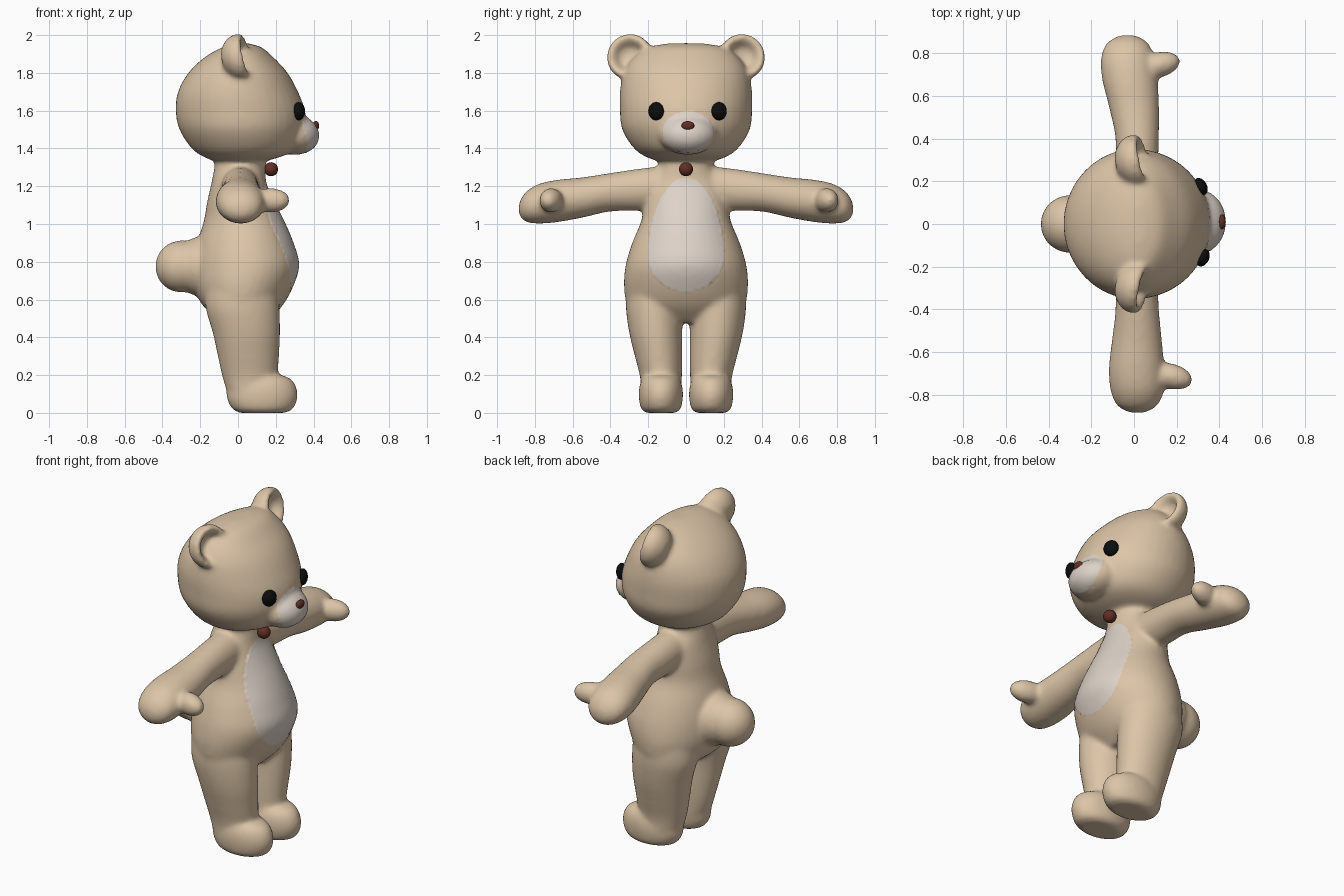
import bpy, bmesh, math
from mathutils import Vector, Matrix

if "Cube" in bpy.data.objects:
    bpy.data.objects.remove(bpy.data.objects["Cube"])


def material(name, rgb):
    m = bpy.data.materials.new(name)
    m.diffuse_color = (*rgb, 1)
    m.use_nodes = True
    m.node_tree.nodes["Principled BSDF"].inputs["Base Color"].default_value = m.diffuse_color
    return m


TAN = material("tan fur", (0.72, 0.56, 0.39))
CREAM = material("cream patch", (0.73, 0.65, 0.58))
BLACK = material("black eye", (0.004, 0.004, 0.004))
BROWN = material("brown nose", (0.12, 0.028, 0.018))


def loft(bm, axis, rows, sides=40, steps=5):
    """Closed tube along an axis; rows = (pos, centre u, radius u, centre v, radius v)."""
    u, v = [i for i in range(3) if i != axis]
    pts = []
    for i in range(len(rows) - 1):
        p0, p1, p2 = rows[max(i - 1, 0)], rows[i], rows[i + 1]
        p3 = rows[min(i + 2, len(rows) - 1)]
        for s in range(steps):
            t = s / steps
            pts.append([0.5 * (2 * b + (c - a) * t + (2 * a - 5 * b + 4 * c - d) * t * t
                               + (3 * b - a - 3 * c + d) * t ** 3)
                        for a, b, c, d in zip(p0, p1, p2, p3)])
    pts.append(rows[-1])
    rings = []
    for pos, cu, ru, cv, rv in pts:
        ring = []
        for k in range(sides):
            a = 2 * math.pi * k / sides
            co = [0, 0, 0]
            co[axis] = pos
            co[u] = cu + max(ru, 0.004) * math.cos(a)
            co[v] = cv + max(rv, 0.004) * math.sin(a)
            ring.append(bm.verts.new(co))
        rings.append(ring)
    for r, q in zip(rings, rings[1:]):
        for k in range(sides):
            n = (k + 1) % sides
            bm.faces.new((r[k], r[n], q[n], q[k]))
    bm.faces.new(rings[0])
    bm.faces.new(rings[-1])
    return [w for r in rings for w in r]


def ball(bm, centre, radii, rot=Matrix()):
    mat = Matrix.Translation(centre) @ rot @ Matrix.Diagonal((*radii, 1))
    bmesh.ops.create_uvsphere(bm, u_segments=32, v_segments=20, radius=1, matrix=mat)


def finish(bm, name, mat):
    bmesh.ops.recalc_face_normals(bm, faces=bm.faces)
    me = bpy.data.meshes.new(name)
    bm.to_mesh(me)
    bm.free()
    me.materials.append(mat)
    for p in me.polygons:
        p.use_smooth = True
    ob = bpy.data.objects.new(name, me)
    bpy.context.collection.objects.link(ob)
    return ob


bm = bmesh.new()

# head: (z, centre x, radius x, centre y, radius y), then muzzle
loft(bm, 2, [(1.325, 0, .08, 0, .10), (1.35, .02, .19, 0, .20), (1.40, .03, .275, 0, .275),
             (1.50, .02, .33, 0, .338), (1.60, .012, .342, 0, .35), (1.70, 0, .318, 0, .35),
             (1.80, 0, .263, 0, .33), (1.88, .005, .185, 0, .28), (1.935, .02, .105, 0, .20),
             (1.957, .02, .03, 0, .09)])
ball(bm, (.295, .01, 1.475), (.138, .155, .108), Matrix.Rotation(math.radians(8), 4, 'Y'))

# torso with neck and belly
loft(bm, 2, [(1.42, .02, .12, 0, .13), (1.30, .01, .135, 0, .15), (1.22, .005, .145, 0, .20),
             (1.12, .015, .178, 0, .222), (1.02, .032, .212, 0, .236), (.90, .04, .255, 0, .285),
             (.78, .045, .28, 0, .32), (.66, .03, .258, 0, .328), (.56, .025, .205, 0, .30),
             (.48, .04, .11, 0, .17)])

# tail
ball(bm, (-.30, 0, .775), (.138, .136, .138))
ball(bm, (-.21, 0, .775), (.12, .155, .155))

for s in (-1, 1):
    # legs and feet
    loft(bm, 2, [(.66, .02, .19, .165 * s, .15), (.55, .025, .195, .168 * s, .15),
                 (.42, .045, .178, .160 * s, .14), (.30, .055, .162, .145 * s, .126),
                 (.18, .065, .145, .132 * s, .110), (.06, .08, .12, .132 * s, .105),
                 (.02, .09, .10, .132 * s, .09)])
    loft(bm, 2, [(0, .13, .12, .133 * s, .08), (.022, .13, .162, .133 * s, .105),
                 (.08, .128, .188, .133 * s, .117), (.14, .128, .18, .133 * s, .114),
                 (.185, .128, .145, .133 * s, .095), (.205, .12, .08, .133 * s, .06)])
    # arms: (y, centre x, radius x, centre z, radius z); hands turn slightly to one side
    d = 0.045 if s < 0 else 0
    loft(bm, 1, [(.08 * s, .01, .10, 1.20, .11), (.24 * s, .012, .10, 1.182, .112),
                 (.40 * s, .015, .102, 1.168, .102), (.55 * s, d * .3, .118, 1.14, .107),
                 (.68 * s, -.02 + d * .7, .13, 1.122, .112), (.78 * s, -.03 + d, .125, 1.107, .105),
                 (.85 * s, -.03 + d, .095, 1.09, .078), (.885 * s, -.03 + d, .035, 1.08, .03)])
    ball(bm, (.115 + d * 1.3, (.745 - d * .7) * s, 1.125), (.105, .06, .065),
         Matrix.Rotation(.25 * s, 4, 'Z'))
    # cupped ears turned on the x axis
    ear = loft(bm, 0, [(x, 0, r, 0, r) for x, r in
                       ((-.085, .01), (-.075, .065), (-.03, .112), (.02, .123), (.05, .108),
                        (.035, .082), (-.005, .055), (-.02, .01))])
    bmesh.ops.transform(bm, verts=ear, matrix=Matrix.Translation((0, .295 * s, 1.882))
                        @ Matrix.Rotation(math.radians(12) * s, 4, 'Z')
                        @ Matrix.Rotation(math.radians(-12), 4, 'Y'))

# fuse into one soft skin
body = finish(bm, "bear_body", TAN)
re = body.modifiers.new("fuse", 'REMESH')
re.mode, re.voxel_size, re.use_smooth_shade = 'VOXEL', 0.012, True
sm = body.modifiers.new("soften", 'SMOOTH')
sm.factor, sm.iterations = 0.5, 14
dg = bpy.context.evaluated_depsgraph_get()
skin = bpy.data.meshes.new_from_object(body.evaluated_get(dg))
body.modifiers.clear()
body.data = skin
skin.materials.clear()
skin.materials.append(TAN)
skin.materials.append(CREAM)

# cream muzzle and belly: min x, centre y, centre z, half width, half height up and down
PATCHES = ((.25, .01, 1.487, .135, .11, .11), (.08, 0, .83, .2, .415, .188))


def radius(co, p):
    dz = co.z - p[2]
    return math.hypot((co.y - p[1]) / p[3], dz / (p[4] if dz > 0 else p[5]))


bm = bmesh.new()
bm.from_mesh(skin)
for p in PATCHES:
    inside = set()
    for f in bm.faces:
        f.smooth = True
        c = f.calc_center_median()
        if c.x > p[0] and radius(c, p) < 1:
            f.material_index = 1
            inside.add(f)
    rim = {v for f in inside for v in f.verts if any(g not in inside for g in v.link_faces)}
    for v in rim:  # pull the border onto a clean outline
        k = radius(v.co, p)
        v.co.y = p[1] + (v.co.y - p[1]) / k
        v.co.z = p[2] + (v.co.z - p[2]) / k
bm.to_mesh(skin)
bm.free()


def bead(name, centre, radii, mat, turn=0):
    b = bmesh.new()
    ball(b, centre, radii, Matrix.Rotation(turn, 4, 'Z'))
    finish(b, name, mat)


# eyes, nose, neck bead
bead("left_eye", (.312, .175, 1.597), (.03, .043, .048), BLACK, .5)
bead("right_eye", (.322, -.158, 1.597), (.03, .043, .048), BLACK, -.45)
bead("nose", (.412, .01, 1.52), (.018, .034, .025), BROWN)
bead("neck_bead", (.175, 0, 1.29), (.037, .037, .037), BROWN)
